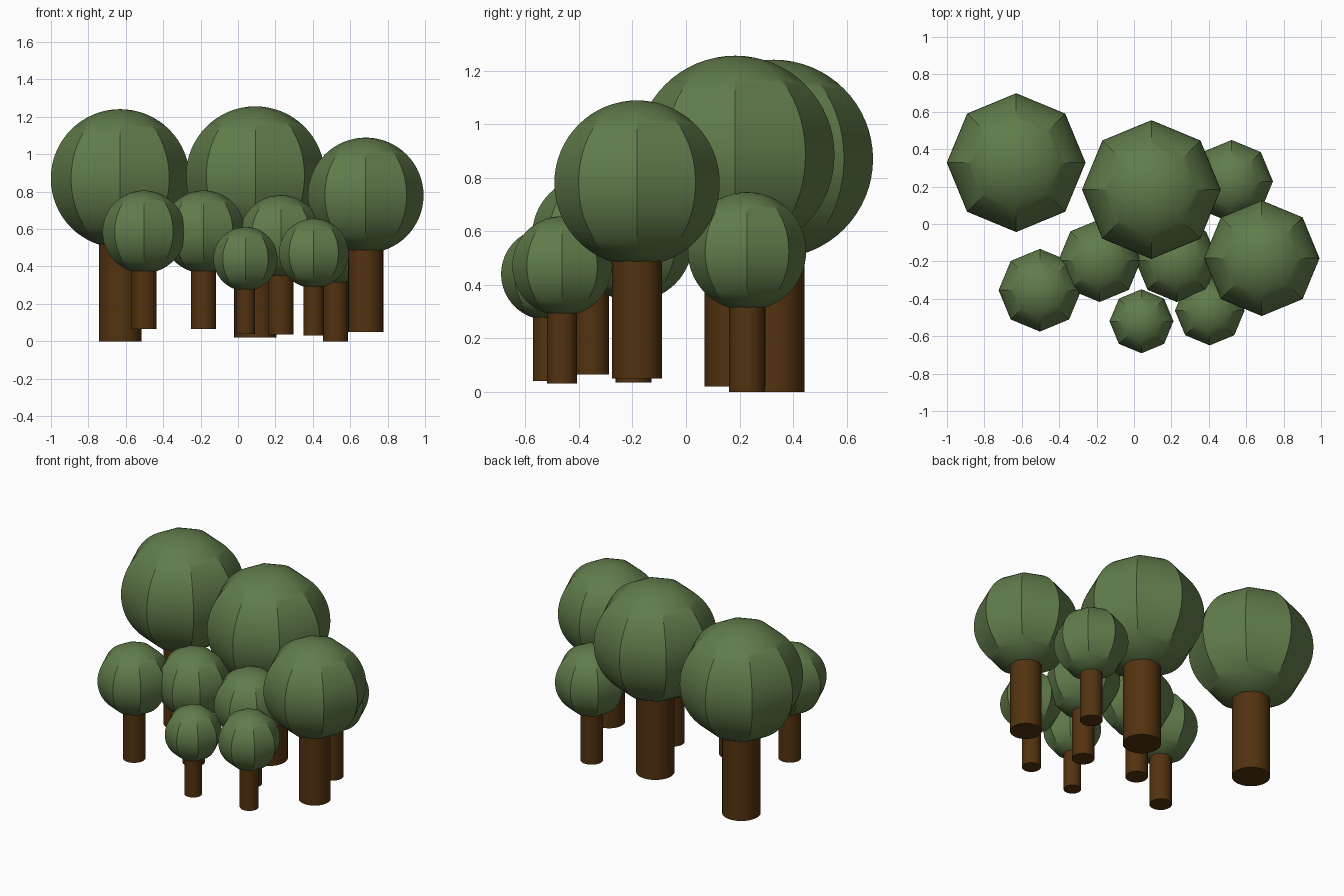
import bpy
import math

if "Cube" in bpy.data.objects:
    bpy.data.objects.remove(bpy.data.objects["Cube"])


def material(name, color):
    m = bpy.data.materials.new(name)
    m.diffuse_color = color
    m.use_nodes = True
    m.node_tree.nodes["Principled BSDF"].inputs["Base Color"].default_value = m.diffuse_color
    return m


leaf = material("leaf_green", (0.12, 0.20, 0.07, 1))
bark = material("bark_brown", (0.085, 0.032, 0.005, 1))


def finish(name, mat):
    ob = bpy.context.object
    ob.name = name
    ob.data.materials.append(mat)
    bpy.ops.object.shade_smooth_by_angle(angle=math.radians(30))


def tree(i, x, y, base, crown_z, r, trunk_r):
    # eight-sided crown with a round profile
    bpy.ops.mesh.primitive_uv_sphere_add(segments=8, ring_count=32, radius=r,
                                         location=(x, y, crown_z))
    finish(f"crown_{i}", leaf)
    # round trunk reaching into the crown
    top = crown_z - 0.7 * r
    bpy.ops.mesh.primitive_cylinder_add(vertices=32, radius=trunk_r, depth=top - base,
                                        location=(x, y, (top + base) / 2))
    finish(f"trunk_{i}", bark)


# x, y, trunk base, crown centre height, crown radius, trunk radius
trees = [
    (-0.63, 0.328, 0.00, 0.87, 0.371, 0.114),
    (0.093, 0.184, 0.02, 0.885, 0.371, 0.114),
    (0.683, -0.183, 0.05, 0.78, 0.309, 0.094),
    (0.522, 0.228, 0.00, 0.525, 0.221, 0.067),
    (-0.503, -0.354, 0.065, 0.585, 0.221, 0.067),
    (-0.184, -0.196, 0.065, 0.585, 0.221, 0.067),
    (0.229, -0.196, 0.035, 0.56, 0.221, 0.067),
    (0.04, -0.52, 0.04, 0.44, 0.171, 0.052),
    (0.405, -0.463, 0.03, 0.47, 0.186, 0.056),
]
for i, t in enumerate(trees, 1):
    tree(i, *t)
